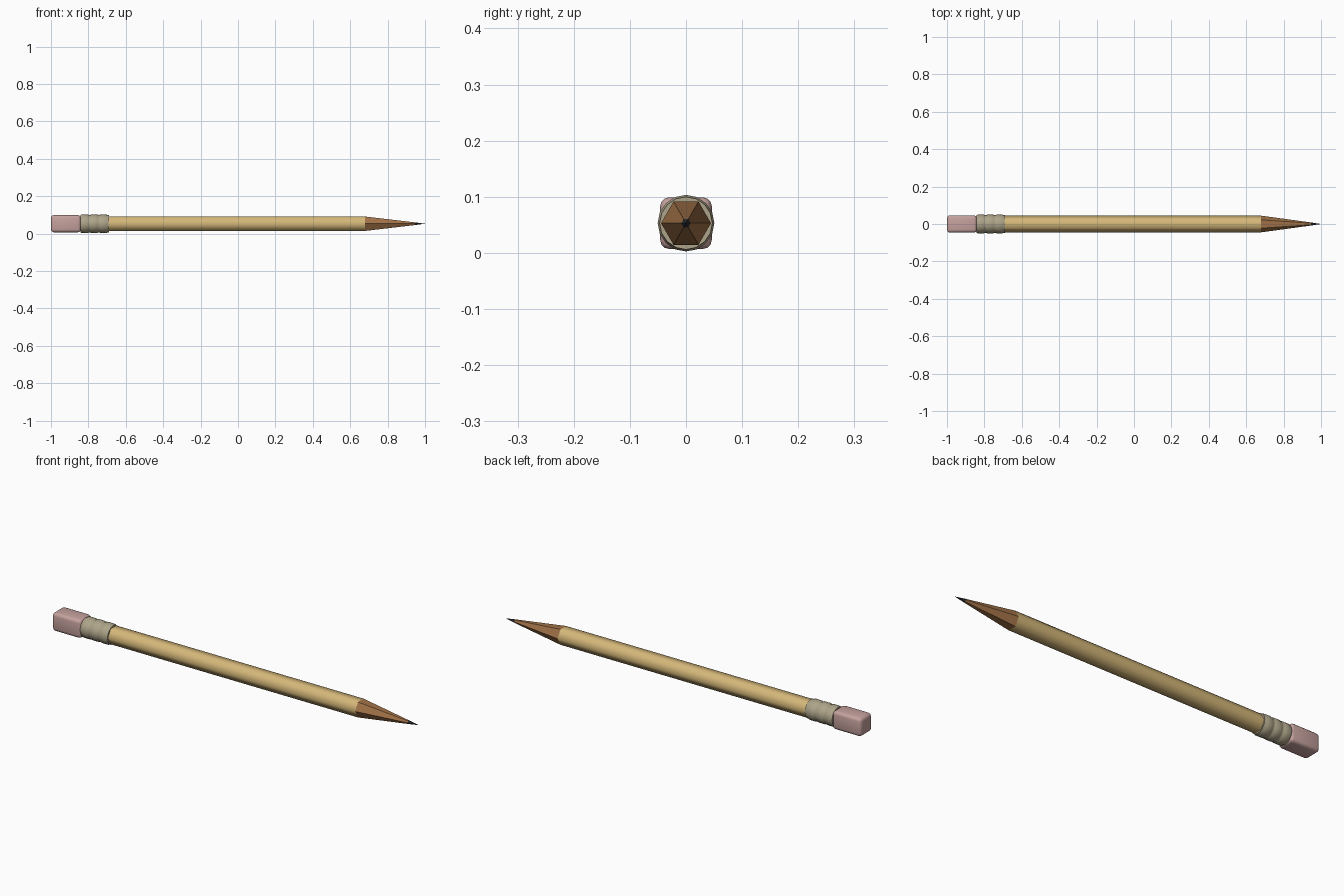
import bpy, bmesh, math

if "Cube" in bpy.data.objects:
    bpy.data.objects.remove(bpy.data.objects["Cube"])

CZ = 0.053  # height of the pencil axis


def material(name, rgb):
    m = bpy.data.materials.new(name)
    m.diffuse_color = (*rgb, 1)
    m.use_nodes = True
    m.node_tree.nodes["Principled BSDF"].inputs["Base Color"].default_value = m.diffuse_color
    return m


def lathe(name, profile, sides, mat, turn=0.0, angle=30):
    """Loft rings of (x, radius) along the x axis; a zero radius makes a point."""
    bm = bmesh.new()
    rings = []
    for x, r in profile:
        n = sides if r > 0 else 1
        rings.append([bm.verts.new((x, r * math.cos(turn + math.tau * i / sides),
                                    CZ + r * math.sin(turn + math.tau * i / sides)))
                      for i in range(n)])
    for a, b in zip(rings, rings[1:]):
        for i in range(sides):
            j = (i + 1) % sides
            bm.faces.new((a[i], a[j], b[0]) if len(b) == 1 else (a[i], a[j], b[j], b[i]))
    for ring in (rings[0], rings[-1]):
        if len(ring) > 1:
            bm.faces.new(ring)
    return finish(name, bm, mat, angle)


def finish(name, bm, mat, angle):
    bmesh.ops.recalc_face_normals(bm, faces=bm.faces)
    me = bpy.data.meshes.new(name)
    bm.to_mesh(me)
    bm.free()
    ob = bpy.data.objects.new(name, me)
    bpy.context.collection.objects.link(ob)
    me.materials.append(mat)
    bpy.ops.object.select_all(action='DESELECT')
    ob.select_set(True)
    bpy.context.view_layer.objects.active = ob
    bpy.ops.object.shade_smooth_by_angle(angle=math.radians(angle))
    return ob


yellow = material("yellow paint", (0.66, 0.47, 0.19))
wood = material("bare wood", (0.36, 0.17, 0.065))
graphite = material("graphite", (0.04, 0.04, 0.045))
metal = material("dull metal", (0.42, 0.37, 0.25))
pink = material("pink rubber", (0.56, 0.36, 0.34))

# Hexagonal painted shaft, softly shaded across its corners
lathe("shaft", [(-0.72, 0.0445), (0.68, 0.0445)], 6, yellow, angle=65)

# Sharpened wood and lead point
lathe("sharpened_wood", [(0.68, 0.0445), (0.945, 0.0085)], 6, wood)
lathe("lead_point", [(0.945, 0.0085), (1.0, 0.0)], 6, graphite)

# Ferrule with three raised bands
profile = [(-0.842, 0.047)]
for k in range(3):
    x = -0.84 + 0.05 * k
    profile += [(x + 0.006, 0.0505), (x + 0.036, 0.0505), (x + 0.042, 0.047), (x + 0.048, 0.047)]
profile[-1] = (-0.69, 0.047)
lathe("ferrule", profile, 16, metal)

# Eraser: square block with rounded edges
bm = bmesh.new()
bmesh.ops.create_cube(bm, size=1)
for v in bm.verts:
    v.co = (-0.92 + v.co.x * 0.16, v.co.y * 0.092, CZ + v.co.z * 0.092)
bmesh.ops.bevel(bm, geom=bm.edges[:], offset=0.016, segments=3, profile=0.5, affect='EDGES')
finish("eraser", bm, pink, 40)
